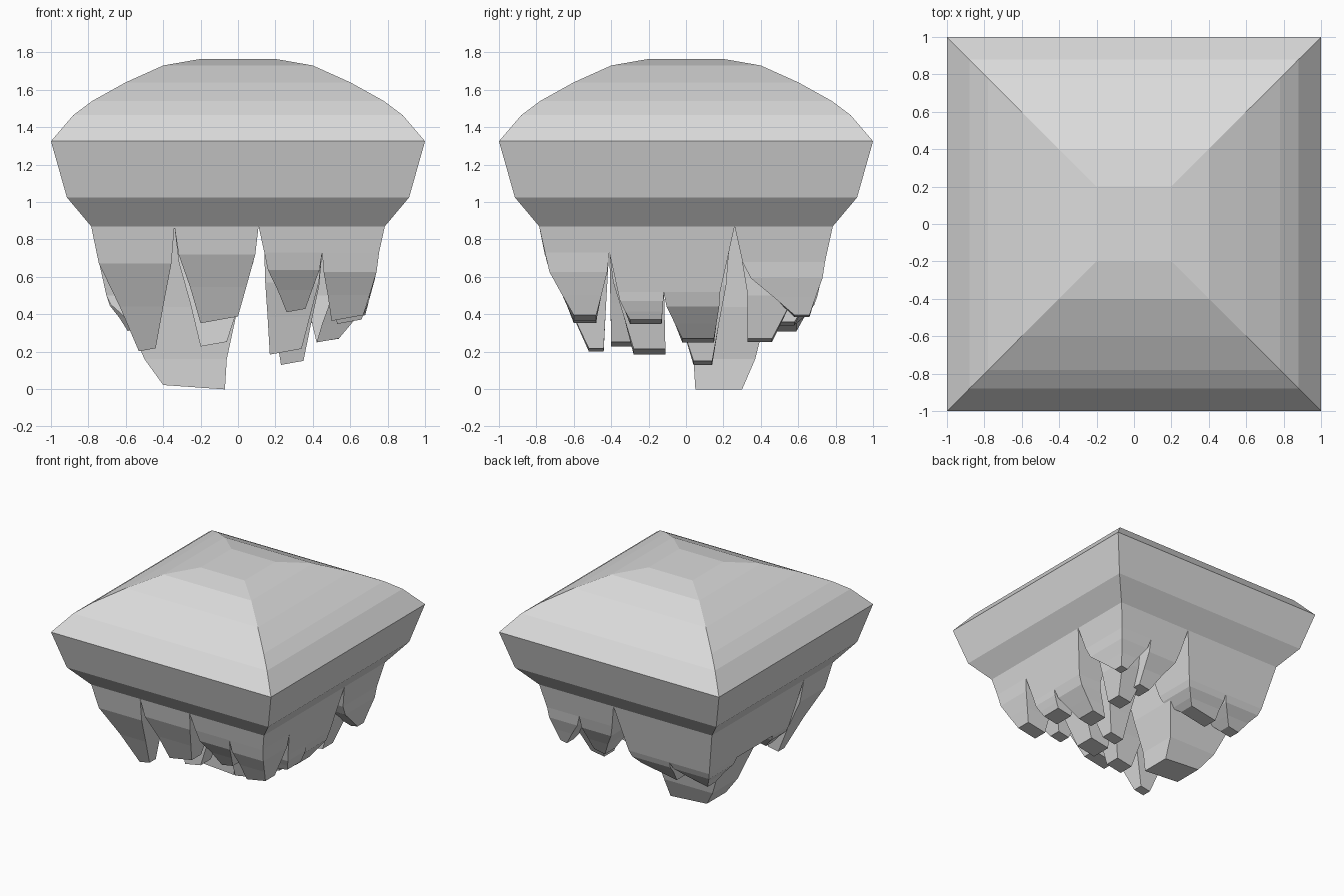
import bpy, bmesh

cube = bpy.data.objects.get("Cube")
if cube:
    bpy.data.objects.remove(cube, do_unlink=True)

stone = bpy.data.materials.new("pale_grey_stone")
stone.use_nodes = True
GREY = (0.71, 0.71, 0.71, 1)
stone.diffuse_color = GREY
stone.node_tree.nodes["Principled BSDF"].inputs["Base Color"].default_value = GREY


def loft(name, rings, slope=0.0):
    """Stack rectangles (x0, x1, y0, y1, z) into a closed flat-sided solid."""
    bm = bmesh.new()
    loops = []
    for i, (x0, x1, y0, y1, z) in enumerate(rings):
        tilt = slope * (x1 - x0) / 2 if i == len(rings) - 1 else 0
        loops.append([bm.verts.new(p) for p in (
            (x0, y0, z - tilt), (x1, y0, z + tilt), (x1, y1, z + tilt), (x0, y1, z - tilt))])
    for a, b in zip(loops, loops[1:]):
        for k in range(4):
            n = (k + 1) % 4
            bm.faces.new((a[k], a[n], b[n], b[k]))
    bm.faces.new(loops[0])
    bm.faces.new(loops[-1])
    bmesh.ops.recalc_face_normals(bm, faces=bm.faces)
    mesh = bpy.data.meshes.new(name)
    bm.to_mesh(mesh)
    bm.free()
    mesh.materials.append(stone)
    obj = bpy.data.objects.new(name, mesh)
    bpy.context.collection.objects.link(obj)


# Domed cap: square rings, half width and height
profile = [(.2, 1.765), (.4, 1.73), (.6, 1.64), (.78, 1.54), (.88, 1.465),
           (1, 1.325), (.915, 1.025), (.785, .87)]
loft("domed_cap", [(-w, w, -w, w, z) for w, z in profile])

# Cell boundaries of the broken underside
X = (-.785, -.34, .11, .45, .785)
Y = (-.785, -.41, -.12, .26, .785)
UNDERSIDE = (X[0], X[4], Y[0], Y[4], .87)


def clip(rect, parent):
    """Keep a cell inside the bottom of the rock it hangs from."""
    x0, x1, y0, y1, z = parent
    a, b, c, d = rect
    return max(a, x0), min(b, x1), max(c, y0), min(d, y1), z


def block(name, rect, parent, bottom):
    """Tapering rock shared by several spikes; returns its bottom ring."""
    top = clip(rect, parent)
    inset = .22 * (top[4] - bottom)
    end = (top[0] + inset, top[1] - inset, top[2] + inset, top[3] - inset, bottom)
    loft(name, [top, end])
    return end


def spike(i, j, parent, tip, tip_z):
    """Hanging spike that narrows slowly at first and then to its tip."""
    start = clip((X[i], X[i + 1], Y[j], Y[j + 1]), parent)
    end = tip + (tip_z,)
    rings = []
    for drop, t in ((0, 0), (.3, .16), (.65, .6), (1, 1)):
        ring = [a + (b - a) * t for a, b in zip(start, end)]
        ring[4] = start[4] + (tip_z - start[4]) * drop
        rings.append(ring)
    loft(f"spike_{i}_{j}", rings, .18)


# Shared rock above the notches
left_block = block("left_block", (X[2], X[4], Y[0], Y[3]), UNDERSIDE, .73)
left_side = block("left_side_block", (X[3], X[4], Y[1], Y[3]), left_block, .52)
back_left = block("back_left_block", (X[2], X[4], Y[3], Y[4]), UNDERSIDE, .68)
right_side = block("right_side_block", (X[0], X[1], Y[1], Y[4]), UNDERSIDE, .5)
back_right = block("back_right_block", (X[0], X[2], Y[3], Y[4]), UNDERSIDE, .5)

# Spikes: cell column, cell row, rock above, tip rectangle, tip height
spikes = [
    (0, 0, UNDERSIDE, (-.53, -.44, -.52, -.44), .21),
    (1, 0, UNDERSIDE, (-.2, 0, -.6, -.48), .37),
    (2, 0, left_block, (.26, .36, -.58, -.48), .42),
    (3, 0, left_block, (.5, .67, -.6, -.48), .38),
    (0, 1, right_side, (-.56, -.47, -.33, -.24), .34),
    (1, 1, UNDERSIDE, (-.2, -.06, -.4, -.27), .24),
    (2, 1, left_block, (.17, .34, -.28, -.11), .2),
    (3, 1, left_side, (.53, .66, -.3, -.13), .36),
    (2, 2, left_block, (.23, .35, .04, .14), .14),
    (3, 2, left_side, (.42, .54, -.02, .15), .26),
    (0, 3, back_right, (-.59, -.49, .46, .56), .32),
    (1, 3, back_right, (-.33, -.09, .46, .59), .33),
    (2, 3, back_left, (.33, .43, .45, .58), .35),
    (3, 3, back_left, (.62, .68, .58, .66), .39),
]
for part in spikes:
    spike(*part)

# Inner spike behind the back left corner
loft("inner_back_spike", [(.3, .62, .3, .62, .68), (.36, .6, .33, .58, .5),
                          (.42, .54, .33, .46, .26)], .15)

# Largest spike, right of the centre
loft("main_spike", [
    (-.785, .05, -.08, .5, .87), (-.74, .03, -.05, .49, .7), (-.62, 0, 0, .44, .44),
    (-.5, -.06, .04, .37, .16), (-.4, -.07, .05, .3, .01)], -.07)
